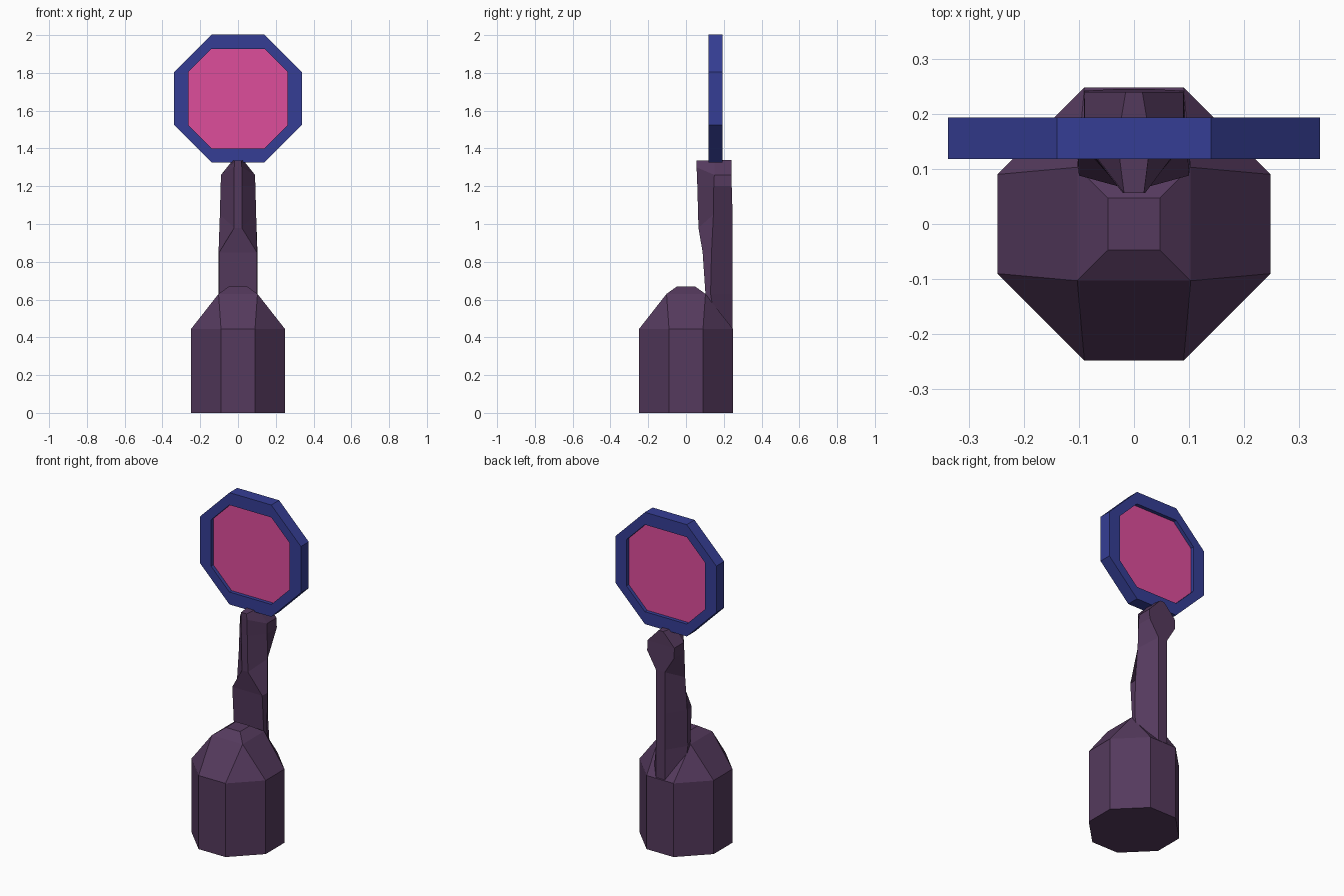
import bpy, bmesh

if "Cube" in bpy.data.objects:
    bpy.data.objects.remove(bpy.data.objects["Cube"])

def material(name, color):
    m = bpy.data.materials.new(name)
    m.diffuse_color = color
    m.use_nodes = True
    m.node_tree.nodes["Principled BSDF"].inputs["Base Color"].default_value = m.diffuse_color
    return m

plum = material("plum", (0.09, 0.042, 0.11, 1))
blue = material("blue", (0.036, 0.048, 0.30, 1))
pink = material("pink", (0.73, 0.075, 0.33, 0.9))

def loft(name, rings, mat, closed=False):
    """Skin rings of equal point count; cap the ends, or join last to first."""
    bm = bmesh.new()
    vs = [[bm.verts.new(p) for p in r] for r in rings]
    n = len(rings[0])
    pairs = list(zip(vs, vs[1:])) + ([(vs[-1], vs[0])] if closed else [])
    for a, b in pairs:
        for i in range(n):
            j = (i + 1) % n
            bm.faces.new((a[i], a[j], b[j], b[i]))
    if not closed:
        bm.faces.new(vs[0])
        bm.faces.new(vs[-1])
    bmesh.ops.remove_doubles(bm, verts=bm.verts, dist=1e-4)
    bmesh.ops.recalc_face_normals(bm, faces=bm.faces)
    me = bpy.data.meshes.new(name)
    bm.to_mesh(me)
    bm.free()
    me.materials.append(mat)
    ob = bpy.data.objects.new(name, me)
    bpy.context.collection.objects.link(ob)
    return ob

def octagon(a, b):
    return [(b, -a), (a, -b), (a, b), (b, a), (-b, a), (-a, b), (-a, -b), (-b, -a)]

# Handle base: octagonal body tapering to a square shoulder and a small flat top
loft("base", [[(x, y, z) for x, y in octagon(a, b)] for a, b, z in
              [(0.248, 0.09, 0), (0.248, 0.09, 0.445), (0.103, 0.103, 0.63), (0.047, 0.047, 0.67)]], plum)

# Neck: six-sided mirrored sections given as front, middle and back points
def section(*half):
    return list(half) + [(-x, y, z) for x, y, z in reversed(half)]

loft("neck", [
    section((0.10, 0.10, 0.40), (0.10, 0.17, 0.40), (0.03, 0.245, 0.38)),
    section((0.10, 0.103, 0.63), (0.103, 0.13, 0.63), (0.03, 0.245, 0.63)),
    section((0.10, 0.088, 0.85), (0.103, 0.135, 0.85), (0.03, 0.245, 0.85)),
    section((0.02, 0.066, 0.98), (0.096, 0.145, 1.05), (0.03, 0.245, 1.10)),
    section((0.02, 0.06, 1.20), (0.092, 0.147, 1.20), (0.09, 0.242, 1.20)),
    section((0.02, 0.056, 1.30), (0.09, 0.15, 1.26), (0.09, 0.24, 1.26)),
    section((0.018, 0.056, 1.335), (0.03, 0.15, 1.335), (0.015, 0.24, 1.34)),
], plum)

# Octagonal frame and the pane set into it
def upright(a, b, y):
    return [(x, y, 1.664 + z) for x, z in octagon(a, b)]

OUT, INN = (0.338, 0.14), (0.263, 0.14)
loft("frame", [upright(*OUT, 0.118), upright(*OUT, 0.193),
               upright(*INN, 0.193), upright(*INN, 0.118)], blue, closed=True)
loft("pane", [upright(*INN, 0.140), upright(*INN, 0.171)], pink)
